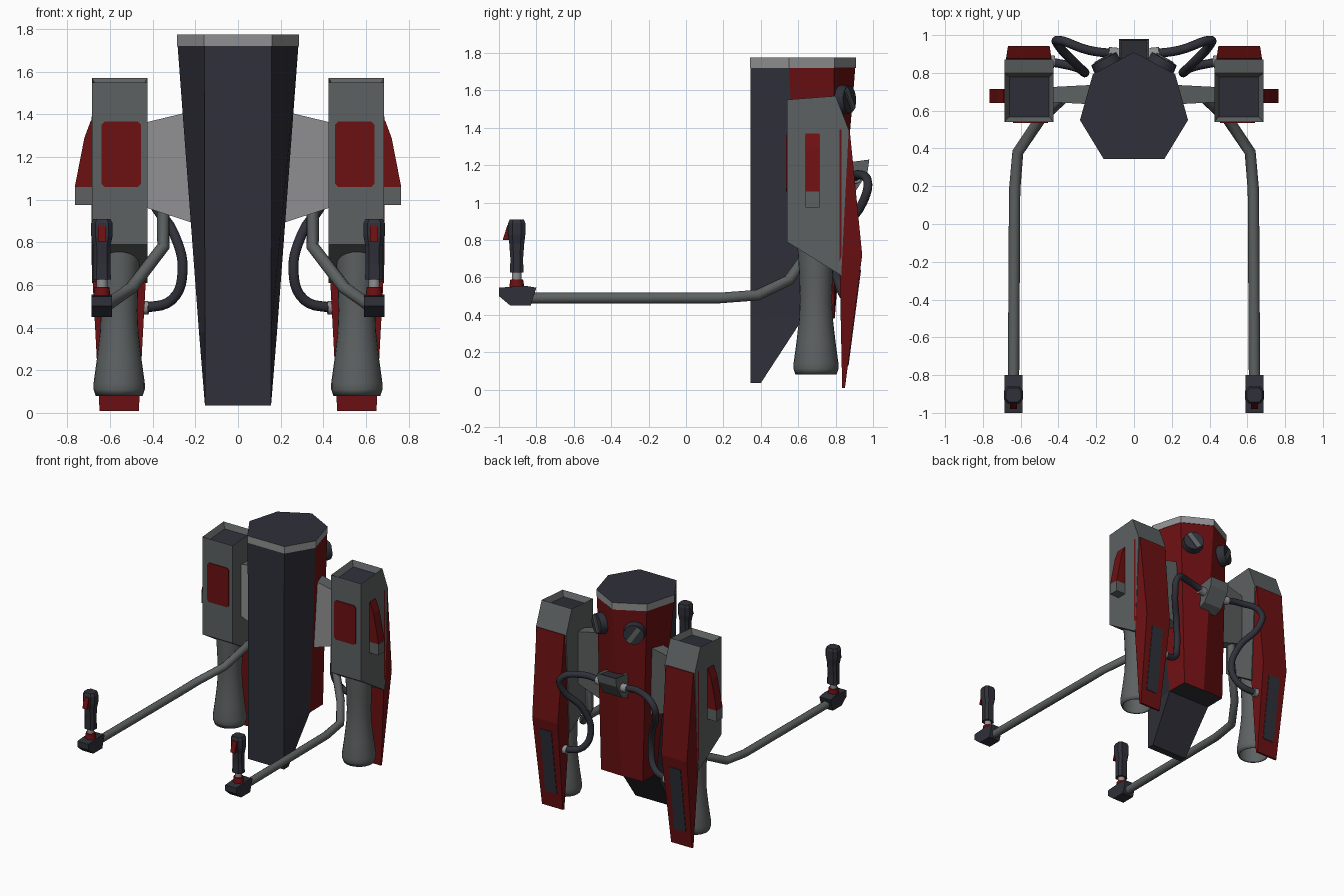
import bpy, bmesh, math
from mathutils import Vector, Matrix

cube = bpy.data.objects.get("Cube")
if cube:
    bpy.data.objects.remove(cube, do_unlink=True)


def material(name, rgb):
    m = bpy.data.materials.new(name)
    m.use_nodes = True
    m.diffuse_color = (*rgb, 1)
    m.node_tree.nodes["Principled BSDF"].inputs["Base Color"].default_value = (*rgb, 1)
    return m


DARK = material("charcoal", (0.029, 0.030, 0.041))
RED = material("deep red", (0.15, 0.005, 0.006))
GREY = material("mid grey", (0.11, 0.12, 0.12))
LIGHT = material("light grey", (0.28, 0.28, 0.29))


def finish(name, bm, mats, mirror=False, smooth=False):
    """Turn a bmesh into an object, mirrored across x if wanted."""
    bmesh.ops.recalc_face_normals(bm, faces=bm.faces)
    me = bpy.data.meshes.new(name)
    bm.to_mesh(me)
    bm.free()
    ob = bpy.data.objects.new(name, me)
    bpy.context.collection.objects.link(ob)
    for m in mats:
        me.materials.append(m)
    if mirror:
        ob.modifiers.new("Mirror", "MIRROR").use_mirror_merge = False
    if smooth:
        bpy.ops.object.select_all(action="DESELECT")
        ob.select_set(True)
        bpy.context.view_layer.objects.active = ob
        bpy.ops.object.shade_smooth_by_angle(angle=math.radians(40))
    return ob


def loft(rings, caps=True):
    """Skin a list of equal rings of points."""
    bm = bmesh.new()
    rows = [[bm.verts.new(p) for p in r] for r in rings]
    n = len(rows[0])
    for a, b in zip(rows, rows[1:]):
        for i in range(n):
            j = (i + 1) % n
            bm.faces.new((a[i], a[j], b[j], b[i]))
    if caps:
        bm.faces.new(rows[0])
        bm.faces.new(rows[-1])
    bmesh.ops.recalc_face_normals(bm, faces=bm.faces)
    return bm


def prism_x(pts, lo, hi):
    """Extrude a (y, z) profile along x."""
    return loft([[(x, y, z) for y, z in pts] for x in (lo, hi)])


def prism_y(pts, lo, hi):
    """Extrude an (x, z) profile along y."""
    return loft([[(x, y, z) for x, z in pts] for y in (lo, hi)])


def recess(bm, direction, thickness, depth, index):
    """Inset and sink the face that looks most along a direction."""
    bm.faces.ensure_lookup_table()
    bm.normal_update()
    f = max(bm.faces, key=lambda f: f.normal.dot(Vector(direction)))
    bmesh.ops.inset_region(bm, faces=[f], thickness=thickness, depth=-depth)
    f.material_index = index


def disc(name, at, axis, r1, r2, length, mat, segments=16, mirror=True):
    bm = bmesh.new()
    rot = Vector(axis).to_track_quat("Z", "Y").to_matrix().to_4x4()
    bmesh.ops.create_cone(bm, cap_ends=True, segments=segments, radius1=r1, radius2=r2,
                          depth=length, matrix=Matrix.Translation(at) @ rot)
    return finish(name, bm, [mat], mirror, True)


def tube(name, points, radius, mat, kind):
    """Sweep a round tube along points, then mirror it."""
    cu = bpy.data.curves.new(name, "CURVE")
    cu.dimensions = "3D"
    cu.bevel_depth, cu.bevel_resolution, cu.use_fill_caps = radius, 3, True
    cu.resolution_u = 5
    sp = cu.splines.new(kind)
    if kind == "BEZIER":
        sp.bezier_points.add(len(points) - 1)
        for bp, p in zip(sp.bezier_points, points):
            bp.co, bp.handle_left_type, bp.handle_right_type = p, "AUTO", "AUTO"
    else:
        sp.points.add(len(points) - 1)
        for sp_p, p in zip(sp.points, points):
            sp_p.co = (*p, 1)
    tmp = bpy.data.objects.new(name + "_path", cu)
    bpy.context.collection.objects.link(tmp)
    me = bpy.data.meshes.new_from_object(tmp.evaluated_get(bpy.context.evaluated_depsgraph_get()))
    bm = bmesh.new()
    bm.from_mesh(me)
    for f in bm.faces:
        f.material_index = 0
    bpy.data.objects.remove(tmp)
    bpy.data.meshes.remove(me)
    return finish(name, bm, [mat], True, True)


def heptagon(z, front, side, back, apex):
    half = [front, side, back]
    return ([(x, y, z) for x, y in half] + [(0, apex, z)]
            + [(-x, y, z) for x, y in reversed(half)])


# Central body: charcoal front, red back
TOP = [(0.158, 0.345), (0.283, 0.55), (0.215, 0.79)]
bm = loft([heptagon(0.38, (0.155, 0.345), (0.183, 0.625), (0.18, 0.79), 0.795),
           heptagon(1.72, *TOP, 0.905)])
for f in bm.faces:
    c = f.calc_center_median()
    f.material_index = 1 if f.normal.y > 0.1 and abs(f.normal.z) < 0.6 else 0
finish("body", bm, [DARK, RED])

# Tapered keel below the body
finish("keel", loft([[(x, y, z) for x, y in ((w, 0.345), (w2, b), (-w2, b), (-w, 0.345))]
                     for z, w, w2, b in ((0.035, 0.155, 0.155, 0.4), (0.38, 0.155, 0.183, 0.625))]), [DARK])

# Rim with charcoal lid
bm = loft([heptagon(z, (0.16, 0.343), (0.286, 0.55), (0.218, 0.793), 0.91) for z in (1.72, 1.775)])
for f in bm.faces:
    f.material_index = int(f.normal.z > 0.9)
finish("rim", bm, [LIGHT, DARK])

# Wings joining body and pods
bm = loft([[(x, y, z) for y, z in ((a, lo), (b, lo), (b, hi), (a, hi))]
           for x, a, b, lo, hi in ((0.15, 0.63, 0.74, 0.87, 1.43), (0.44, 0.645, 0.725, 0.965, 1.36))])
for f in bm.faces:
    f.material_index = int(f.normal.y < -0.8)
finish("wing", bm, [GREY, LIGHT], True)

# Side pods with recessed intake
bm = prism_x([(0.54, 1.55), (0.8, 1.57), (0.87, 1.39), (0.83, 0.61), (0.54, 0.79)], 0.425, 0.685)
recess(bm, (0, 0, 1), 0.035, 0.04, 1)
finish("pod", bm, [GREY, DARK], True)


def clipped(x0, x1, z0, z1, c):
    return [(x0 + c, z0), (x1 - c, z0), (x1, z0 + c), (x1, z1 - c),
            (x1 - c, z1), (x0 + c, z1), (x0, z1 - c), (x0, z0 + c)]


finish("pod_front_panel", prism_y(clipped(0.455, 0.64, 1.06, 1.365, 0.015), 0.534, 0.542), [RED], True)

# Wedge on the outer side of each pod
finish("pod_side_wedge", prism_y([(0.68, 1.06), (0.765, 1.06), (0.72, 1.29), (0.69, 1.37), (0.68, 1.37)],
                                 0.64, 0.715), [RED], True)
finish("wedge_foot", prism_y([(0.68, 0.975), (0.765, 0.975), (0.765, 1.06), (0.68, 1.06)],
                             0.64, 0.715), [GREY], True)

# Rear fins with charcoal strips
PX = 0.557
finish("fin", loft([[(PX + w, a, z), (PX + v, b, z), (PX - v, b, z), (PX - w, a, z)]
                    for z, w, v, a, b in ((0.01, 0.092, 0.09, 0.835, 0.85), (0.72, 0.13, 0.11, 0.82, 0.942),
                                          (1.39, 0.13, 0.12, 0.82, 0.875))]), [RED], True)
finish("fin_strip", loft([[(PX + s * 0.05, y + d, z) for s, d in ((1, -0.004), (1, 0.004), (-1, 0.004), (-1, -0.004))]
                          for z, y in ((0.13, 0.8655), (0.64, 0.932))]), [DARK], True)

# Flared hollow nozzles
profile = [(0.11, 0.08), (0.12, 0.11), (0.12, 0.14), (0.105, 0.25), (0.09, 0.38), (0.086, 0.48),
           (0.09, 0.62), (0.1, 0.78), (0.1, 0.9)]
N = 24
bm = loft([[(PX + r * math.cos(i * math.tau / N), 0.695 + r * math.sin(i * math.tau / N), z)
            for i in range(N)] for r, z in profile], caps=False)
nozzle = finish("nozzle", bm, [GREY], True, True)
wall = nozzle.modifiers.new("Wall", "SOLIDIFY")
wall.thickness = 0.01

# Control arms
HX = 0.638
tube("control_arm", [(HX, -0.86, 0.49), (0.632, 0.18, 0.49), (0.615, 0.38, 0.505), (0.5, 0.55, 0.585),
                     (0.35, 0.69, 0.78), (0.35, 0.69, 1.0)], 0.03, GREY, "POLY")

# Hand controls
finish("control_base", prism_x([(-1.0, 0.545), (-1.0, 0.5), (-0.94, 0.45), (-0.83, 0.45), (-0.8, 0.545),
                                (-0.86, 0.555)], HX - 0.048, HX + 0.048), [DARK], True)
disc("control_ring", (HX, -0.905, 0.57), (0, 0, 1), 0.04, 0.034, 0.04, RED)
disc("control_collar", (HX, -0.905, 0.61), (0, 0, 1), 0.026, 0.026, 0.06, LIGHT)
finish("grip", loft([[(HX + sx * w, -0.905 + sy * d, z) for sx, sy in
                      ((1, 0.5), (0.6, 1), (-0.6, 1), (-1, 0.5), (-1, -0.5), (-0.6, -1), (0.6, -1), (1, -0.5))]
                     for z, w, d in ((0.625, 0.042, 0.036), (0.7, 0.04, 0.034), (0.78, 0.04, 0.04),
                                     (0.83, 0.05, 0.046), (0.89, 0.05, 0.046), (0.91, 0.04, 0.038))]), [DARK], True)
finish("trigger", prism_x([(-0.98, 0.8), (-0.94, 0.8), (-0.94, 0.88), (-0.955, 0.88)],
                          HX - 0.019, HX + 0.019), [RED], True)

# Hoses from body to pods, with collars
tube("hose", [(0.09, 0.9, 1.13), (0.24, 0.92, 1.15), (0.4, 0.973, 1.1), (0.4, 0.945, 1.0), (0.3, 0.84, 0.84),
              (0.26, 0.8, 0.66), (0.31, 0.83, 0.53), (0.45, 0.86, 0.49)], 0.024, DARK, "BEZIER")
disc("hose_body_collar", (0.11, 0.903, 1.133), (1, 0.1, 0.1), 0.032, 0.032, 0.05, LIGHT)
disc("hose_pod_collar", (0.435, 0.86, 0.493), (1, 0.1, 0), 0.032, 0.032, 0.03, LIGHT)

# Rear latch
bm = prism_x([(0.83, 1.21), (0.98, 1.23), (0.97, 1.16), (0.9, 1.05), (0.83, 1.02)], -0.08, 0.08)
recess(bm, (0, 0, 1), 0.015, 0.01, 1)
finish("rear_latch", bm, [GREY, DARK])

# Dials on the two back faces
normal = Vector((0.47, 0.88, 0.03)).normalized()
centre = Vector((0.14, 0.835, 1.55))
disc("dial", centre + normal * 0.015, normal, 0.08, 0.074, 0.06, DARK, 20)
bm = bmesh.new()
place = Matrix.Translation(centre + normal * 0.047) @ normal.to_track_quat("Z", "Y").to_matrix().to_4x4()
tilt = Matrix.Rotation(math.radians(35), 4, "Z")
bmesh.ops.create_cube(bm, size=1, matrix=place @ tilt @ Matrix.Diagonal((0.035, 0.13, 0.012, 1)))
finish("dial_bar", bm, [GREY], True)
